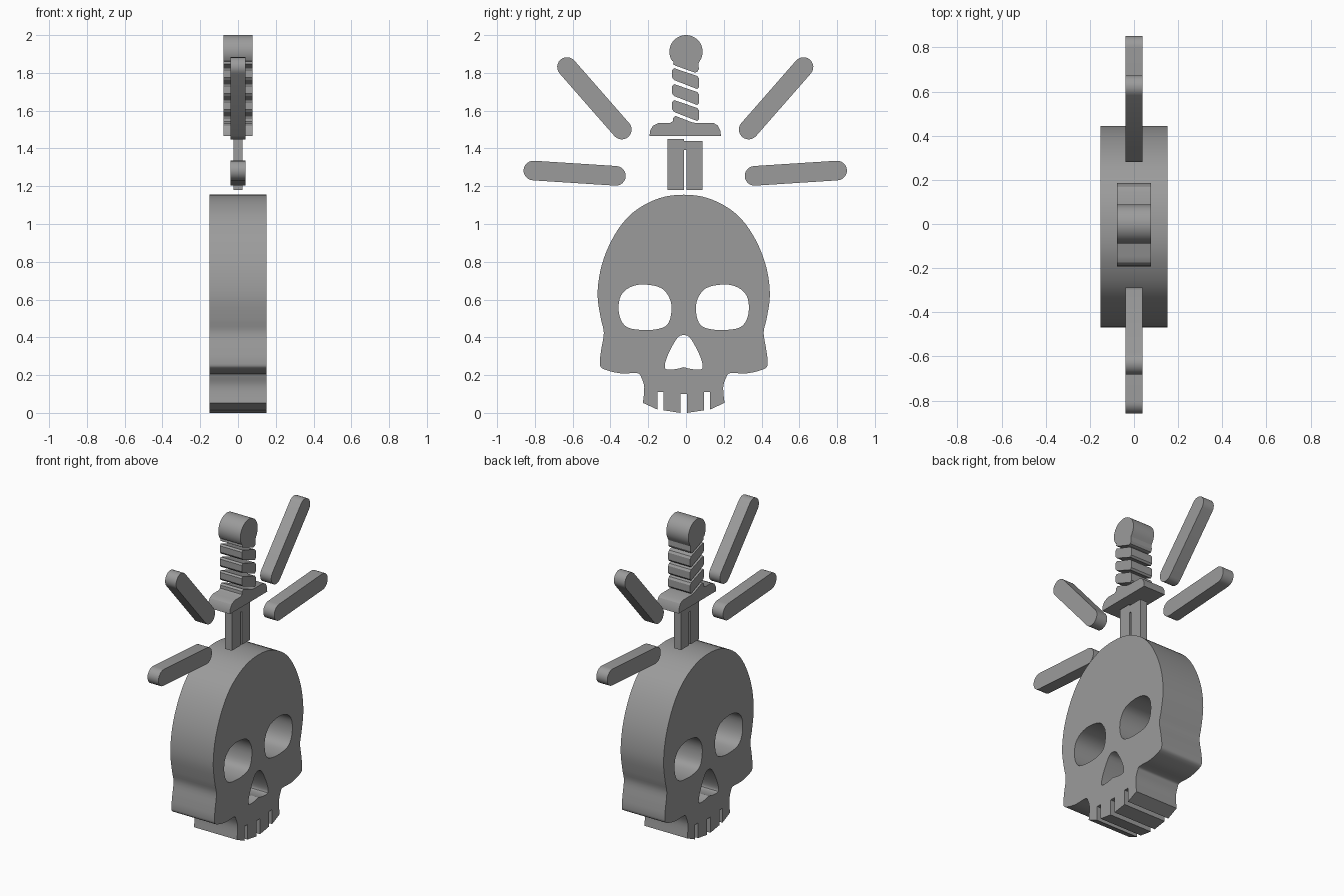
import bpy
import bmesh
import math
from mathutils import Vector

if "Cube" in bpy.data.objects:
    bpy.data.objects.remove(bpy.data.objects["Cube"], do_unlink=True)

SKULL_AXIS = -0.012   # the skull's mirror line sits slightly off centre
RAY_AXIS = -0.004

gray = bpy.data.materials.new("plain gray")
gray.use_nodes = True
gray.diffuse_color = (0.33, 0.33, 0.33, 1)
gray.node_tree.nodes["Principled BSDF"].inputs["Base Color"].default_value = (0.33, 0.33, 0.33, 1)


def smooth_path(points, steps=4, closed=False):
    """Round a run of (y, z) points with a Catmull-Rom curve."""
    pts = [Vector(p) for p in points]
    count = len(pts)
    result = []
    for i in range(count if closed else count - 1):
        if closed:
            a, b, c, d = (pts[(i + k) % count] for k in (-1, 0, 1, 2))
        else:
            a, b, c, d = (pts[min(max(i + k, 0), count - 1)] for k in (-1, 0, 1, 2))
        for s in range(steps):
            t = s / steps
            result.append(0.5 * (2 * b + (c - a) * t + (2 * a - 5 * b + 4 * c - d) * t ** 2
                                 + (3 * b - a - 3 * c + d) * t ** 3))
    if not closed:
        result.append(pts[-1])
    return result


def arc(centre, radius, start, end, steps=12):
    """Points on an arc, angles in degrees."""
    angles = [math.radians(start + (end - start) * i / steps) for i in range(steps + 1)]
    return [(centre[0] + radius * math.cos(a), centre[1] + radius * math.sin(a)) for a in angles]


def mirror(points, axis=0):
    return [(2 * axis - p[0], p[1]) for p in reversed(points)]


def plate(name, loops, half_depth):
    """Extrude flat (y, z) loops along x; inner loops become holes."""
    curve = bpy.data.curves.new(name, "CURVE")
    curve.dimensions = "2D"
    curve.fill_mode = "BOTH"
    curve.extrude = half_depth
    for loop in loops:
        spline = curve.splines.new("POLY")
        spline.points.add(len(loop) - 1)
        for point, (y, z) in zip(spline.points, loop):
            point.co = (y, z, 0, 1)
        spline.use_cyclic_u = True
    obj = bpy.data.objects.new(name, curve)
    bpy.context.collection.objects.link(obj)
    obj.rotation_euler = (math.pi / 2, 0, math.pi / 2)
    bpy.ops.object.select_all(action="DESELECT")
    obj.select_set(True)
    bpy.context.view_layer.objects.active = obj
    bpy.ops.object.convert(target="MESH")
    obj = bpy.context.object
    # Weld the caps to the walls
    bm = bmesh.new()
    bm.from_mesh(obj.data)
    bmesh.ops.remove_doubles(bm, verts=bm.verts, dist=0.0002)
    bmesh.ops.recalc_face_normals(bm, faces=bm.faces)
    bm.to_mesh(obj.data)
    bm.free()
    obj.data.materials.clear()
    obj.data.materials.append(gray)
    bpy.ops.object.shade_smooth_by_angle(angle=math.radians(30))
    return obj


# Skull: half outline from crown to jaw, then stepped teeth, mirrored
dome = [(0, 1.155), (.125, 1.138), (.243, 1.08), (.327, 1), (.396, .885), (.441, .755),
        (.456, .62), (.439, .5), (.423, .425), (.436, .34), (.444, .27), (.43, .235),
        (.34, .21), (.246, .21), (.225, .188), (.209, .135), (.216, .053)]
teeth = [(.14, .018), (.14, .11), (.108, .11), (.108, .014), (.018, 0), (.018, .1)]
# A mirrored neighbour keeps the crown round
crown = smooth_path([(-.125, 1.138)] + dome)[4:]
half = [(p[0] + SKULL_AXIS, p[1]) for p in crown + teeth]
outline = half + mirror(half, SKULL_AXIS)[:-1]

eye_points = [(.213, .68), (.117, .66), (.07, .595), (.067, .52), (.091, .463), (.149, .442),
              (.223, .439), (.297, .452), (.334, .495), (.345, .56), (.332, .622), (.287, .664)]
eye = [(p[0] + SKULL_AXIS, p[1]) for p in smooth_path(eye_points, 3, True)]

nose_half = [(0, .413), (.031, .4), (.068, .34), (.094, .28), (.1, .24), (.084, .23),
             (.041, .232), (0, .242)]
nose_side = [(p[0] + SKULL_AXIS, p[1]) for p in smooth_path(nose_half, 3)]
nose = nose_side + mirror(nose_side, SKULL_AXIS)[1:-1]
plate("skull", [outline, eye, mirror(eye, SKULL_AXIS), nose], .152)

# Blade: two bars split by a groove, joined at the top
plate("blade_left_bar", [[(-.098, 1.18), (-.011, 1.18), (-.011, 1.45), (-.098, 1.45)]], .025)
plate("blade_right_bar", [[(.003, 1.18), (.087, 1.18), (.087, 1.44), (-.01, 1.44),
                           (-.01, 1.393), (.003, 1.393)]], .025)

# Guard with rounded shoulders and the stub of the grip
guard = [(-.193, 1.465), (.185, 1.465), (.182, 1.495), (.168, 1.522), (.145, 1.535),
         (.055, 1.535), (.035, 1.537), (-.055, 1.572), (-.068, 1.562), (-.07, 1.543),
         (-.085, 1.535), (-.145, 1.535), (-.175, 1.52), (-.19, 1.495)]
plate("guard", [guard], .078)

# Grip: three slanted wraps
for i in range(3):
    drop = .0845 * i
    wrap = [(-.063, 1.825), (.06, 1.783), (.069, 1.77), (.069, 1.725), (.06, 1.714),
            (-.063, 1.762), (-.073, 1.775), (-.073, 1.815)]
    plate(f"grip_wrap_{i + 1}", [[(y, z - drop) for y, z in wrap]], .078)

# Pommel: round top narrowing to a slanted foot
pommel = arc((0, 1.912), .088, -32, 212, 28) + [
    (-.066, 1.86), (-.068, 1.846), (-.055, 1.838), (.045, 1.802), (.06, 1.805),
    (.068, 1.82), (.066, 1.85)]
plate("pommel", [pommel], .078)

# Rays: round-ended bars, mirrored to both sides
rays = {"upper_ray": ((.332, 1.5), (.622, 1.831)), "lower_ray": ((.363, 1.255), (.8, 1.283))}
for name, (inner, outer) in rays.items():
    tilt = math.degrees(math.atan2(outer[1] - inner[1], outer[0] - inner[0]))
    bar = arc(outer, .052, tilt - 90, tilt + 90) + arc(inner, .052, tilt + 90, tilt + 270)
    plate(name + "_back", [bar], .039)
    plate(name + "_front", [mirror(bar, RAY_AXIS)], .039)
